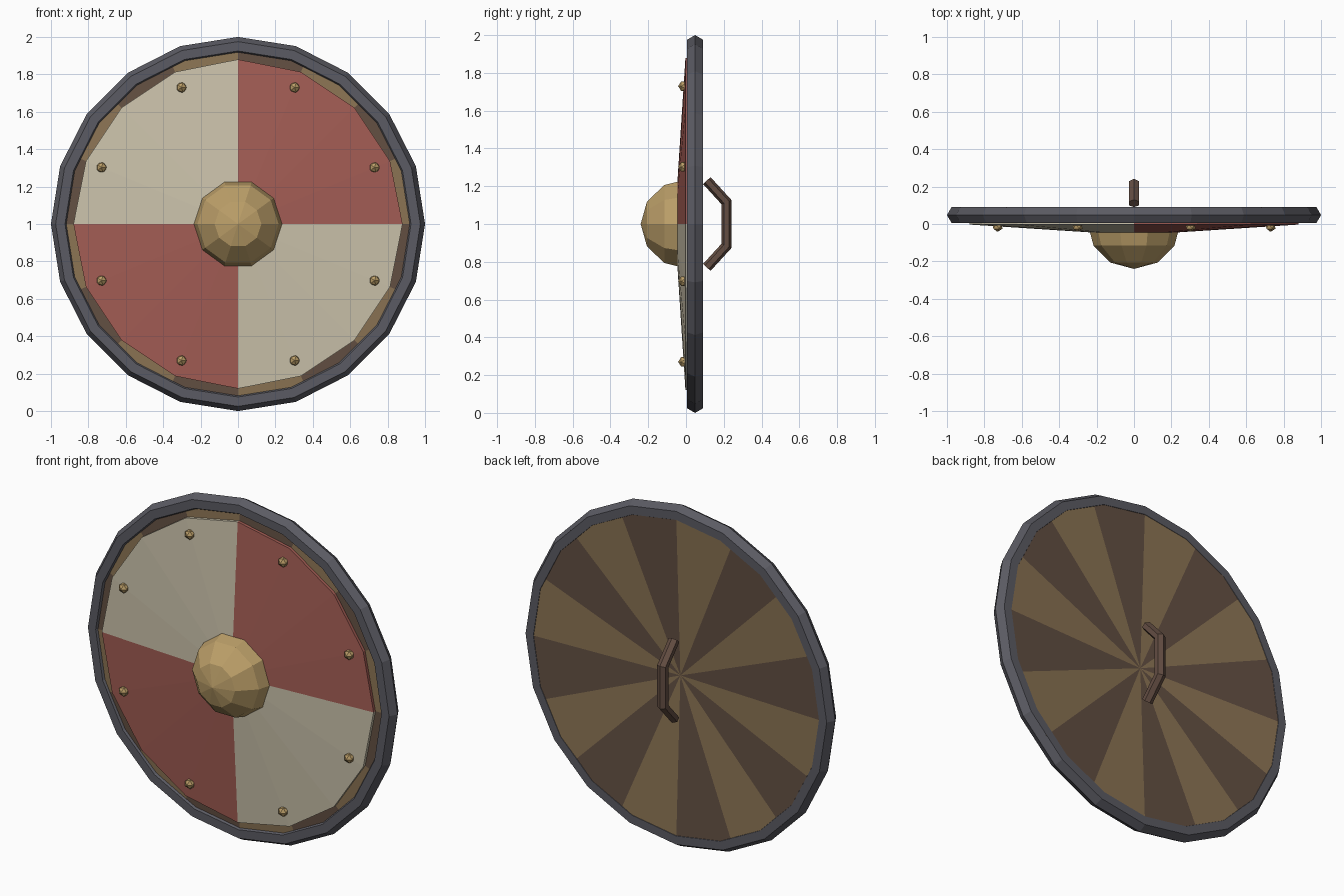
import bpy, bmesh, math
from mathutils import Vector, Matrix

if "Cube" in bpy.data.objects:
    bpy.data.objects.remove(bpy.data.objects["Cube"])


def mat(name, rgb):
    m = bpy.data.materials.new(name)
    m.diffuse_color = (*rgb, 1)
    m.use_nodes = True
    m.node_tree.nodes["Principled BSDF"].inputs["Base Color"].default_value = m.diffuse_color
    return m


IRON = mat("dark iron", (0.105, 0.105, 0.125))
LIGHT = mat("light wood", (0.26, 0.175, 0.088))
DARK = mat("dark wood", (0.125, 0.08, 0.055))
RED = mat("faded red", (0.37, 0.11, 0.09))
CREAM = mat("cream paint", (0.60, 0.545, 0.41))
BRASS = mat("old brass", (0.50, 0.345, 0.14))
GRIP = mat("grip brown", (0.125, 0.075, 0.055))


def finish(name, bm, mats, rule=None):
    bmesh.ops.recalc_face_normals(bm, faces=bm.faces)
    if rule:
        for f in bm.faces:
            c = f.calc_center_median()
            a = math.atan2(c.z - 1, c.x) % (2 * math.pi)
            f.material_index = rule(a)
    me = bpy.data.meshes.new(name)
    bm.to_mesh(me)
    bm.free()
    for m in mats:
        me.materials.append(m)
    ob = bpy.data.objects.new(name, me)
    bpy.context.collection.objects.link(ob)
    return ob


def lathe(name, profile, sides, mats, rule=None, closed=False):
    """Turn (radius, y) points around the y axis through z = 1."""
    bm = bmesh.new()
    rings = []
    for r, y in profile:
        if r == 0:
            rings.append([bm.verts.new((0, y, 1))] * sides)
        else:
            rings.append([bm.verts.new((r * math.cos(2 * math.pi * i / sides), y,
                                        1 + r * math.sin(2 * math.pi * i / sides)))
                          for i in range(sides)])
    pairs = list(zip(rings, rings[1:]))
    if closed:
        pairs.append((rings[-1], rings[0]))
    for a, b in pairs:
        for i in range(sides):
            j = (i + 1) % sides
            bm.faces.new(list(dict.fromkeys((a[i], a[j], b[j], b[i]))))
    return finish(name, bm, mats, rule)


# Iron rim: hexagonal section, 20 sides
section = [(0.95 + 0.05 * math.cos(k * math.pi / 3), 0.048 + 0.05 * math.sin(k * math.pi / 3))
           for k in range(6)]
lathe("rim", section, 20, [IRON], closed=True)

# Dished wooden board with alternating planks
lathe("wood_board", [(0, -0.035), (0.945, 0.018), (0.965, 0.091), (0, 0.052)], 16,
      [LIGHT, DARK], lambda a: int(a / (math.pi / 8)) % 2)

# Painted front in four quarters
lathe("painted_front", [(0, -0.06), (0.88, -0.003), (0.88, 0.016), (0, -0.034)], 16,
      [RED, CREAM], lambda a: int(a / (math.pi / 2)) % 2)

# Domed boss
lathe("boss", [(0, -0.24)] + [(0.25 * math.sin(t), 0.01 - 0.25 * math.cos(t))
                              for t in (math.pi / 6, math.pi / 3, math.pi / 2)] + [(0, 0.01)],
      10, [BRASS])

# Rivets
for k in range(8):
    a = math.radians(22.5 + 45 * k)
    bm = bmesh.new()
    bmesh.ops.create_icosphere(bm, subdivisions=1, radius=0.03)
    bmesh.ops.transform(bm, verts=bm.verts, matrix=Matrix.Translation(
        (0.79 * math.cos(a), -0.012, 1 + 0.79 * math.sin(a))) @ Matrix.Rotation(math.pi / 2, 4, 'X'))
    finish(f"rivet_{k + 1}", bm, [BRASS])

# Hand grip: six-sided bar swept along a bent path
path = [Vector(p) for p in ((0, 0.11, 1.23), (0, 0.215, 1.115), (0, 0.215, 0.885), (0, 0.11, 0.77))]
bm = bmesh.new()
rings = []
for i, p in enumerate(path):
    d_in = (p - path[max(i - 1, 0)]).normalized()
    d_out = (path[min(i + 1, 3)] - p).normalized()
    t = (d_in + d_out).normalized()
    n = t.cross(Vector((1, 0, 0)))
    s = 1 / max(t.dot(d_in), t.dot(d_out))
    rings.append([bm.verts.new(p + n * (0.027 * s * math.cos(k * math.pi / 3))
                               + Vector((0.031 * math.sin(k * math.pi / 3), 0, 0)))
                  for k in range(6)])
for a, b in zip(rings, rings[1:]):
    for k in range(6):
        bm.faces.new((a[k], a[(k + 1) % 6], b[(k + 1) % 6], b[k]))
bm.faces.new(rings[0])
bm.faces.new(rings[-1])
finish("hand_grip", bm, [GRIP])
